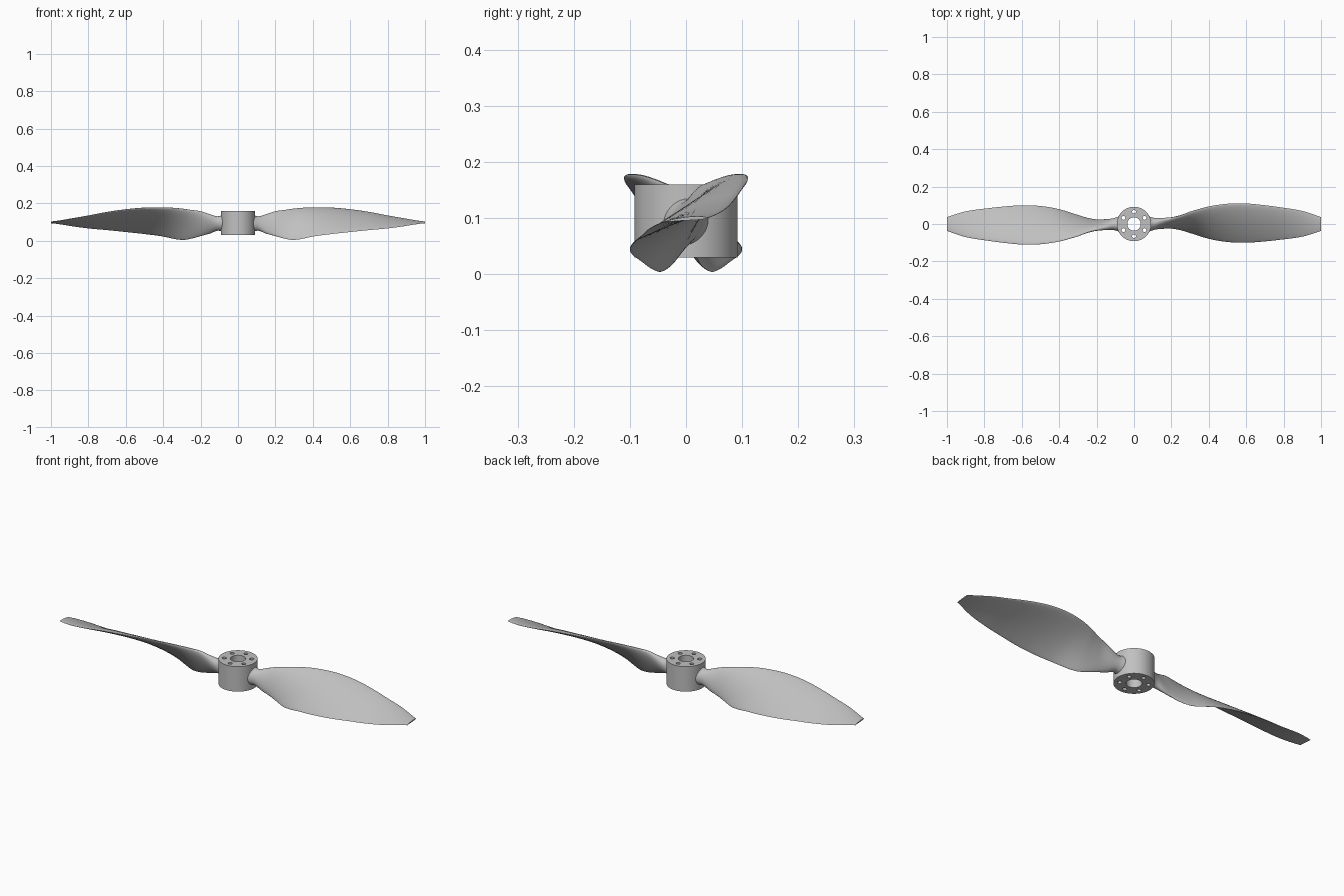
import bpy, bmesh, math
from mathutils import Matrix, Vector

if "Cube" in bpy.data.objects:
    bpy.data.objects.remove(bpy.data.objects["Cube"], do_unlink=True)

GREY = (0.53, 0.53, 0.53, 1)
grey = bpy.data.materials.new("plain_grey")
grey.use_nodes = True
grey.diffuse_color = GREY
grey.node_tree.nodes["Principled BSDF"].inputs["Base Color"].default_value = GREY


def add_object(name, bm):
    bmesh.ops.recalc_face_normals(bm, faces=bm.faces)
    mesh = bpy.data.meshes.new(name)
    bm.to_mesh(mesh)
    bm.free()
    mesh.materials.append(grey)
    obj = bpy.data.objects.new(name, mesh)
    bpy.context.collection.objects.link(obj)
    return obj


def smooth(obj):
    bpy.ops.object.select_all(action="DESELECT")
    obj.select_set(True)
    bpy.context.view_layer.objects.active = obj
    bpy.ops.object.shade_smooth_by_angle(angle=math.radians(40))


def add_cylinder(bm, radius, bottom, top, x=0, y=0, sides=32):
    place = Matrix.Translation((x, y, (bottom + top) / 2))
    bmesh.ops.create_cone(bm, cap_ends=True, segments=sides, radius1=radius,
                          radius2=radius, depth=top - bottom, matrix=place)


# Hub: a drum with a centre bore and a ring of bolt holes
bm = bmesh.new()
add_cylinder(bm, 0.092, 0.03, 0.16, sides=96)
hub = add_object("hub", bm)

bm = bmesh.new()
add_cylinder(bm, 0.036, -0.1, 0.3, sides=48)
for i in range(6):
    angle = math.radians(90 + 60 * i)
    add_cylinder(bm, 0.01, -0.1, 0.3, 0.065 * math.cos(angle),
                 0.065 * math.sin(angle), sides=20)
cutter = add_object("hole_cutter", bm)
cutter.hide_render = True

cut = hub.modifiers.new("holes", "BOOLEAN")
cut.operation = "DIFFERENCE"
cut.solver = "EXACT"
cut.object = cutter
bpy.context.view_layer.objects.active = hub
bpy.ops.object.modifier_apply(modifier=cut.name)
bpy.data.objects.remove(cutter, do_unlink=True)
smooth(hub)

# Blade stations: distance out, chord, thickness, pitch in degrees, height
STATIONS = [
    (0.08, 0.09, 0.08, 68, 0.094),
    (0.11, 0.08, 0.06, 68, 0.092),
    (0.15, 0.11, 0.045, 68, 0.09),
    (0.2, 0.143, 0.032, 68, 0.091),
    (0.25, 0.172, 0.026, 63, 0.088),
    (0.3, 0.202, 0.023, 56, 0.088),
    (0.4, 0.232, 0.021, 42, 0.1),
    (0.5, 0.248, 0.02, 34.5, 0.106),
    (0.6, 0.242, 0.018, 30, 0.107),
    (0.7, 0.216, 0.016, 26.5, 0.105),
    (0.8, 0.182, 0.013, 22, 0.1),
    (0.9, 0.142, 0.01, 15, 0.098),
    (1.0, 0.074, 0.006, 5, 0.097),
]
STEPS = 6
AROUND = 36


def tangent(i):
    # Slope of every column against distance, for smooth interpolation
    a = STATIONS[max(i - 1, 0)]
    b = STATIONS[min(i + 1, len(STATIONS) - 1)]
    return [(q - p) / (b[0] - a[0]) for p, q in zip(a, b)]


def blend_stations(i, t):
    a, b = STATIONS[i], STATIONS[i + 1]
    span = b[0] - a[0]
    h1 = 2 * t**3 - 3 * t**2 + 1
    h2 = t**3 - 2 * t**2 + t
    h3 = t**3 - t**2
    return [h1 * p + (1 - h1) * q + span * (h2 * m + h3 * n)
            for p, q, m, n in zip(a, b, tangent(i), tangent(i + 1))]


def section(x, chord, thick, pitch, height):
    # Round at the root, turning into a cambered foil further out
    foil = min(max((x - 0.1) / 0.2, 0), 1)
    pitch = math.radians(pitch)
    along = Vector((0, math.cos(pitch), math.sin(pitch)))
    normal = Vector((0, -math.sin(pitch), math.cos(pitch)))
    centre = Vector((x, 0.012 * foil * (1 - x), height))
    ring = []
    for k in range(AROUND):
        a = math.tau * k / AROUND
        u = math.cos(a) / 2
        v = thick / 2 * math.sin(a) * (1 + 0.8 * foil * u)
        v += 0.025 * chord * foil * (1 - 4 * u * u)
        ring.append(centre + along * u * chord + normal * v)
    return ring


def add_blade(name, turn):
    rows = [blend_stations(i, s / STEPS)
            for i in range(len(STATIONS) - 1) for s in range(STEPS)]
    rows.append(STATIONS[-1])
    bm = bmesh.new()
    rings = [[bm.verts.new(p) for p in section(*row)] for row in rows]
    for r0, r1 in zip(rings, rings[1:]):
        for k in range(AROUND):
            n = (k + 1) % AROUND
            bm.faces.new((r0[k], r0[n], r1[n], r1[k]))
    bm.faces.new(rings[0])
    bm.faces.new(rings[-1])
    bm.transform(Matrix.Rotation(turn, 4, "Z"))
    smooth(add_object(name, bm))


# Two identical blades, half a turn apart
add_blade("left_blade", 0)
add_blade("right_blade", math.pi)
